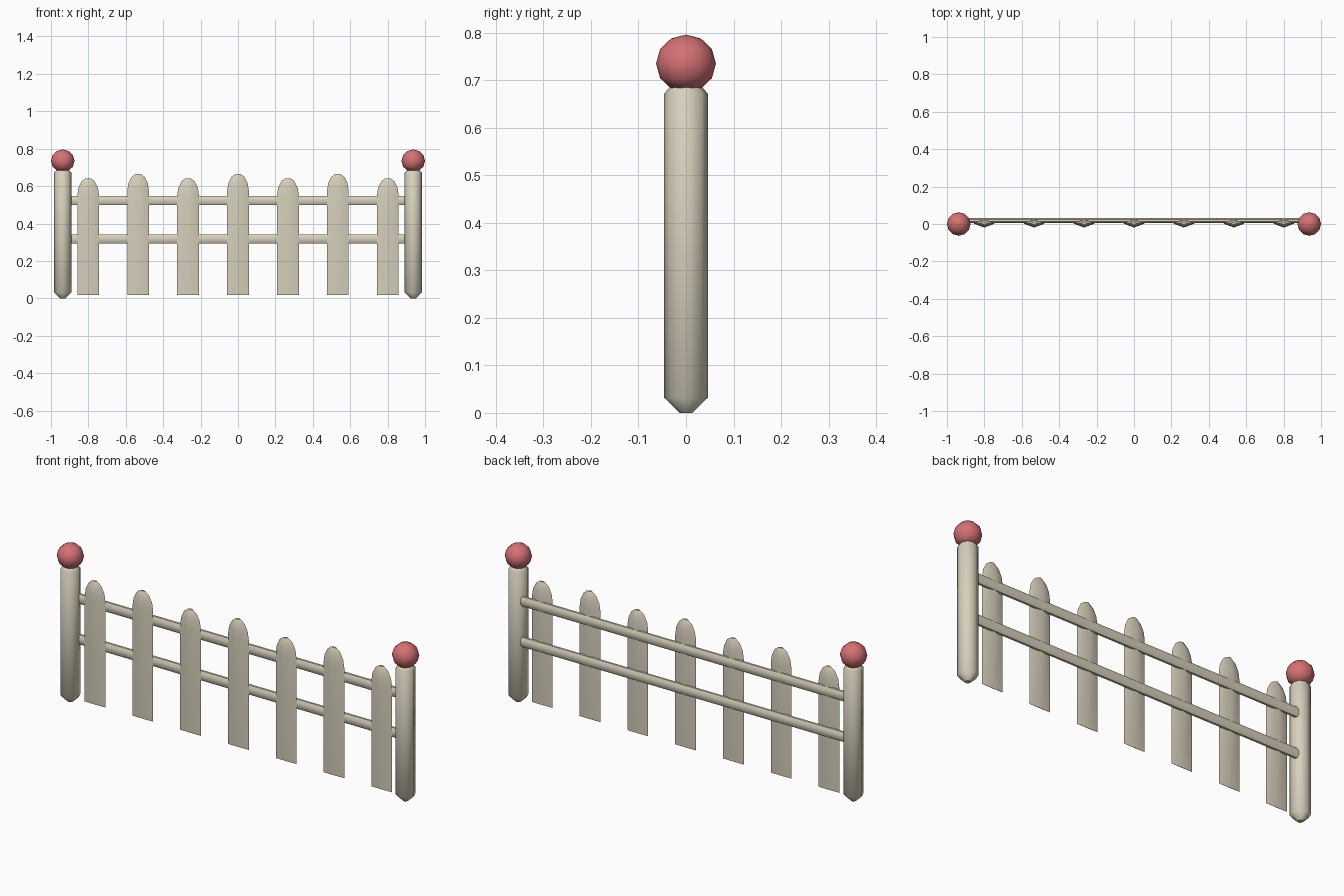
import bpy, bmesh, math

if "Cube" in bpy.data.objects:
    bpy.data.objects.remove(bpy.data.objects["Cube"])

def material(name, col):
    m = bpy.data.materials.new(name)
    m.diffuse_color = (*col, 1)
    m.use_nodes = True
    m.node_tree.nodes["Principled BSDF"].inputs["Base Color"].default_value = m.diffuse_color
    return m

CREAM = material("cream_wood", (0.68, 0.63, 0.50))
RED = material("soft_red", (0.66, 0.165, 0.175))

def loft(name, rings, mat, angle):
    """Skin a list of equal-length point rings and cap both ends."""
    bm = bmesh.new()
    vs = [[bm.verts.new(p) for p in r] for r in rings]
    n = len(rings[0])
    for a, b in zip(vs, vs[1:]):
        for i in range(n):
            j = (i + 1) % n
            bm.faces.new((a[i], a[j], b[j], b[i]))
    bm.faces.new(vs[0][::-1])
    bm.faces.new(vs[-1])
    bmesh.ops.remove_doubles(bm, verts=bm.verts, dist=1e-5)
    bmesh.ops.recalc_face_normals(bm, faces=bm.faces)
    me = bpy.data.meshes.new(name)
    bm.to_mesh(me)
    bm.free()
    me.materials.append(mat)
    ob = bpy.data.objects.new(name, me)
    bpy.context.collection.objects.link(ob)
    bpy.ops.object.select_all(action='DESELECT')
    ob.select_set(True)
    bpy.context.view_layer.objects.active = ob
    bpy.ops.object.shade_smooth_by_angle(angle=math.radians(angle))
    return ob

def lathe(name, x, profile, sides, mat, angle):
    ring = [2 * math.pi * i / sides for i in range(sides)]
    rings = [[(x + r * math.cos(a), r * math.sin(a), z) for a in ring]
             for r, z in profile]
    return loft(name, rings, mat, angle)

# end posts with ball caps
for side, x in (("left", -0.937), ("right", 0.937)):
    lathe(side + "_post", x,
          [(0.013, 0), (0.046, 0.032), (0.046, 0.672), (0.034, 0.685)], 8, CREAM, 46)
    ball = [(0.063 * math.cos(math.radians(t)), 0.735 + 0.061 * math.sin(math.radians(t)))
            for t in (-60, -30, 0, 30, 60)] + [(0.0005, 0.796)]
    lathe(side + "_ball", x, ball, 12, RED, 46)

# horizontal rails, oval section
for name, z in (("lower_rail", 0.317), ("upper_rail", 0.522)):
    sec = [(0.018 + 0.0145 * math.cos(a), z + 0.026 * math.sin(a))
           for a in (math.pi * (i + 0.5) / 4 for i in range(8))]
    loft(name, [[(x, y, zz) for y, zz in sec] for x in (-0.91, 0.91)], CREAM, 60)

# pickets: thin at the foot, lens-shaped higher up, rounded tips
for i in range(7):
    x = (i - 3) * 0.267
    top = 0.665 if i % 2 else 0.642
    if i == 3:
        top = 0.665
    rows = [(0.058, 0.001, 0.018), (0.058, 0.017, 0.32), (0.058, 0.022, top - 0.09),
            (0.052, 0.020, top - 0.05), (0.035, 0.015, top - 0.016), (0.014, 0.008, top)]
    rings = [[(x - w, 0.003, z), (x, 0.003 - t, z), (x + w, 0.003, z), (x, 0.003 + t, z)]
             for w, t, z in rows]
    loft("picket_%d" % (i + 1), rings, CREAM, 48)
